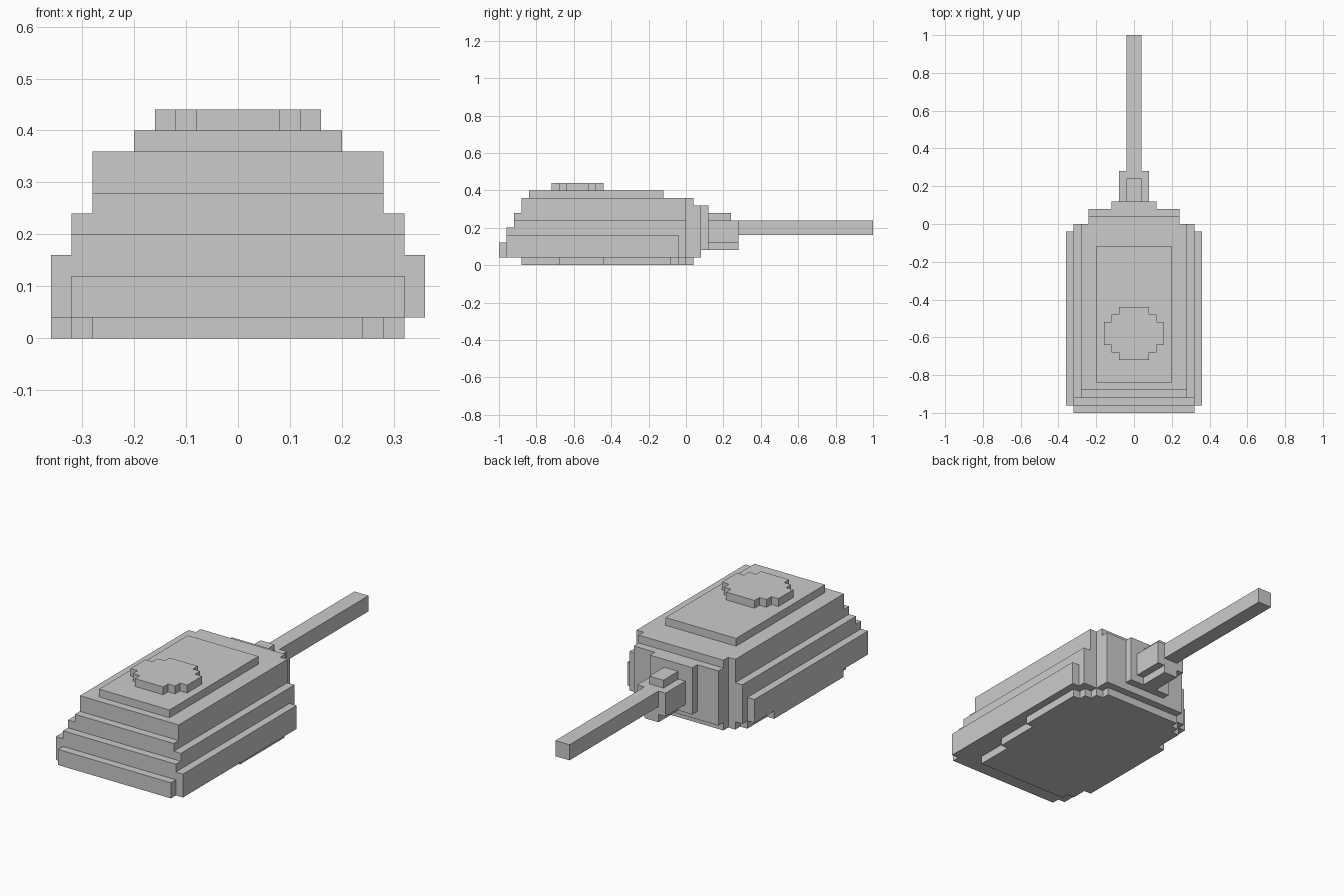
import bpy, bmesh

if "Cube" in bpy.data.objects:
    bpy.data.objects.remove(bpy.data.objects["Cube"])


def prism(name, outline, z0, z1):
    """Extrude a flat plan outline from z0 up to z1."""
    bm = bmesh.new()
    face = bm.faces.new([bm.verts.new((x, y, z0)) for x, y in outline])
    top = bmesh.ops.extrude_face_region(bm, geom=[face])["geom"]
    verts = [v for v in top if isinstance(v, bmesh.types.BMVert)]
    bmesh.ops.translate(bm, verts=verts, vec=(0, 0, z1 - z0))
    bmesh.ops.recalc_face_normals(bm, faces=bm.faces[:])
    mesh = bpy.data.meshes.new(name)
    bm.to_mesh(mesh)
    bm.free()
    obj = bpy.data.objects.new(name, mesh)
    bpy.context.collection.objects.link(obj)
    return obj


def box(name, x0, x1, y0, y1, z0, z1):
    return prism(name, [(x0, y0), (x1, y0), (x1, y1), (x0, y1)], z0, z1)


def centred(name, half, y0, y1, z0, z1):
    return box(name, -half, half, y0, y1, z0, z1)


def stepped(name, right, left, z0, z1):
    """Blocky plan: each side is a list of (x, y_start, y_end) going front to back."""
    pts = []
    for x, a, b in right:
        pts += [(x, a), (x, b)]
    for x, a, b in reversed(left):
        pts += [(x, b), (x, a)]
    return prism(name, pts, z0, z1)


# Base plate, slightly offset to one side
stepped("base_plate",
        [(.24, -.88, -.68), (.28, -.68, -.44), (.32, -.44, -.08),
         (.28, -.08, -.04), (.24, -.04, 0), (.20, 0, .04)],
        [(-.28, -.88, -.84), (-.32, -.84, -.76), (-.36, -.76, -.20),
         (-.32, -.20, -.04), (-.28, -.04, 0), (-.24, 0, .04)],
        0, .04)

# Stepped turret body
centred("body_lower", .32, -.96, 0, .04, .20)
centred("body_middle", .32, -.92, 0, .20, .24)
centred("body_upper", .28, -.92, 0, .24, .28)
centred("body_top", .28, -.88, 0, .28, .36)
centred("rear_box", .32, -1, -.96, .04, .12)

# Side skirts
for side, s in (("left", -1), ("right", 1)):
    box("side_skirt_" + side, *sorted((s * .32, s * .36)), -.96, -.04, .04, .16)

# Roof plate and round hatch
centred("roof_plate", .20, -.84, -.12, .36, .40)
hatch = [(.08, -.72, -.68), (.12, -.68, -.64), (.16, -.64, -.52),
         (.12, -.52, -.48), (.08, -.48, -.44)]
stepped("roof_hatch", hatch, [(-x, a, b) for x, a, b in hatch], .40, .44)

# Gun collar and mantlet
centred("collar_back", .24, 0, .04, .04, .36)
centred("collar_front", .24, .04, .08, .04, .32)
centred("mantlet_plate", .12, .08, .12, .08, .32)
centred("mantlet_block", .08, .12, .28, .12, .24)
centred("mantlet_top", .04, .12, .24, .24, .28)
centred("mantlet_bottom", .04, .12, .28, .08, .12)

# Gun barrel
centred("barrel", .04, .28, 1, .16, .24)
